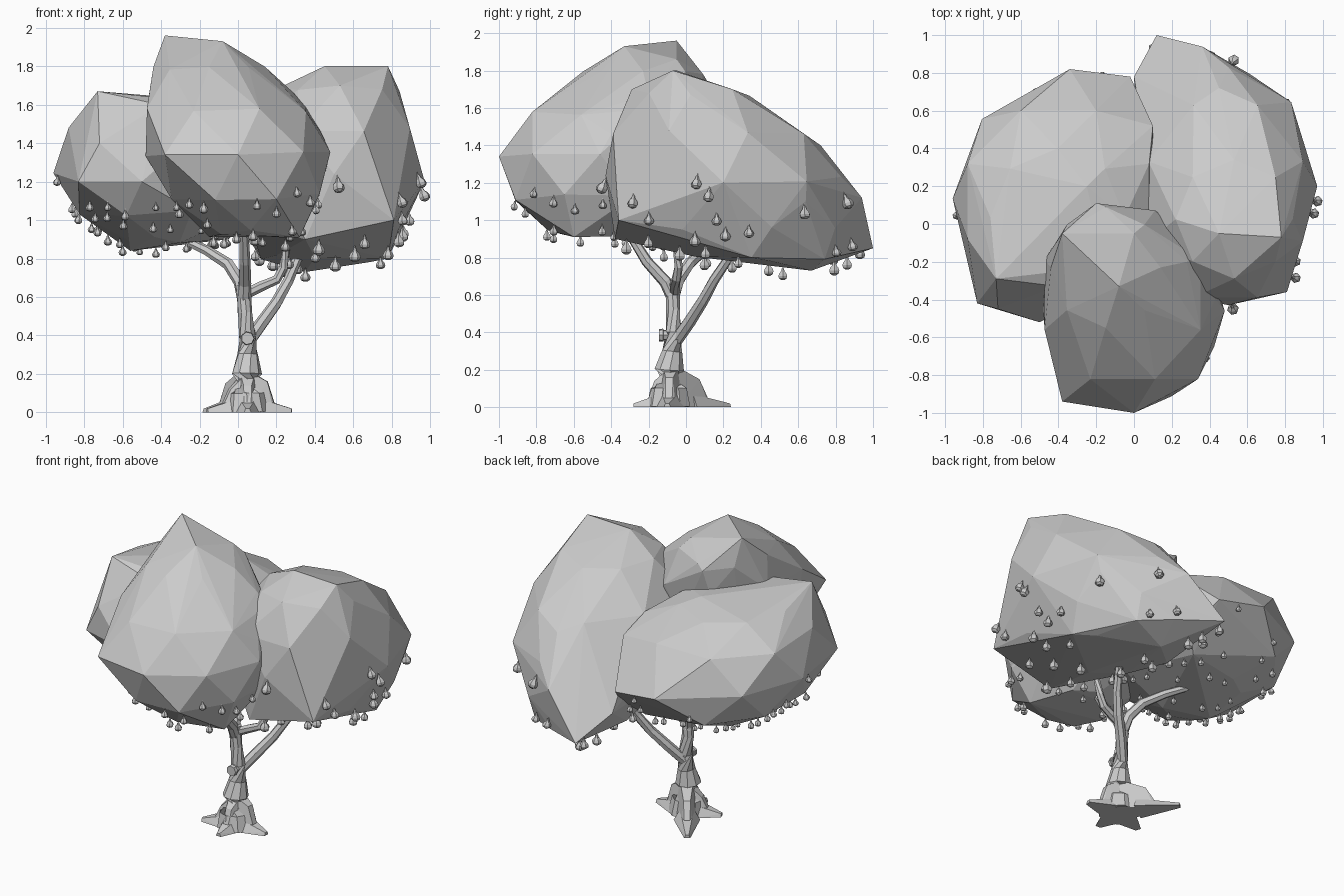
import bpy, bmesh, random
from math import cos, sin, pi
from mathutils import Vector

random.seed(4)


def finish(bm, name):
    bmesh.ops.recalc_face_normals(bm, faces=bm.faces[:])
    mesh = bpy.data.meshes.new(name)
    bm.to_mesh(mesh)
    bm.free()
    obj = bpy.data.objects.new(name, mesh)
    bpy.context.collection.objects.link(obj)
    return obj


def add_tube(bm, path, sides=7):
    """Faceted tube through (x, y, z, radius) stations, closed at both ends."""
    rings = []
    for i, (x, y, z, r) in enumerate(path):
        a = Vector(path[max(i - 1, 0)][:3])
        b = Vector(path[min(i + 1, len(path) - 1)][:3])
        q = (b - a).to_track_quat('Z', 'Y')
        ring = []
        for k in range(sides):
            t = 2 * pi * k / sides
            p = Vector((x, y, z)) + q @ Vector((r * cos(t), r * sin(t), 0))
            p.z = max(p.z, 0)
            ring.append(bm.verts.new(p))
        rings.append(ring)
    for lo, hi in zip(rings, rings[1:]):
        for k in range(sides):
            j = (k + 1) % sides
            bm.faces.new((lo[k], lo[j], hi[j], hi[k]))
    bm.faces.new(rings[0][::-1])
    bm.faces.new(rings[-1])


def add_hull(bm, points):
    """Convex hull of the points, without leftover inner vertices."""
    verts = [bm.verts.new(p) for p in points]
    bmesh.ops.convex_hull(bm, input=verts)
    loose = [v for v in bm.verts if not v.link_faces]
    bmesh.ops.delete(bm, geom=loose, context='VERTS')


def canopy(name, rings, corners, sides=8):
    """Faceted leaf mass: hull of staggered rings (z, x0, x1, y0, y1) and corners."""
    points = list(corners)
    for i, (z, x0, x1, y0, y1) in enumerate(rings):
        for k in range(sides):
            t = 2 * pi * (k + 0.5 * (i % 2)) / sides
            s = 1.04 if i % 2 else 1.0
            points.append(((x0 + x1) / 2 + s * (x1 - x0) / 2 * cos(t),
                           (y0 + y1) / 2 + s * (y1 - y0) / 2 * sin(t),
                           z + random.uniform(-0.02, 0.02)))
    bm = bmesh.new()
    add_hull(bm, points)
    return finish(bm, name)


# Three leaf masses
front = canopy("front_canopy", [
    (0.93, -0.15, 0.28, -0.74, -0.25),
    (1.12, -0.36, 0.44, -0.93, 0.00),
    (1.34, -0.48, 0.48, -0.97, 0.05),
    (1.58, -0.49, 0.37, -0.84, 0.09),
    (1.78, -0.44, 0.14, -0.55, 0.09)],
    [(-0.38, -0.05, 1.96), (-0.08, -0.33, 1.93), (-0.38, -0.94, 1.34),
     (0, -1, 1.34), (0.32, -0.6, 0.91), (-0.2, 0.11, 1.75), (0, -0.05, 1.86),
     (0.28, -0.2, 1.67), (0.43, -0.4, 1.46)])
left = canopy("left_canopy", [
    (0.90, -0.62, -0.25, -0.18, 0.42),
    (1.03, -0.84, 0.02, -0.40, 0.66),
    (1.25, -0.96, 0.10, -0.46, 0.73),
    (1.47, -0.90, 0.10, -0.38, 0.62),
    (1.59, -0.76, -0.05, -0.33, 0.40)],
    [(-0.73, -0.29, 1.67), (-0.25, 0.2, 1.63), (-0.5, -0.52, 1.2),
     (-0.34, 0.82, 1.2), (-0.02, 0.78, 1.15), (0.1, 0.52, 1.4),
     (0.06, 0.6, 1.0), (-0.56, 0.05, 0.84), (-0.83, -0.42, 1.2),
     (-0.72, -0.45, 1.4), (-0.05, 0.5, 0.9)])
right = canopy("right_canopy", [
    (0.80, 0.12, 0.68, 0.05, 0.86),
    (0.97, 0.05, 0.85, -0.38, 0.82),
    (1.22, 0.03, 0.97, -0.43, 0.83),
    (1.48, 0.06, 0.91, -0.41, 0.65),
    (1.68, 0.22, 0.84, -0.29, 0.34)],
    [(0.45, -0.05, 1.8), (0.78, -0.07, 1.8), (0.12, 1, 0.85),
     (0.36, 0.94, 1.12), (0.35, 0.67, 0.73), (0.8, 0.64, 1.1),
     (0.81, -0.36, 1.0), (0.35, -0.38, 0.9), (0.78, 0.35, 0.8),
     (0.45, 0.72, 1.4), (0.0, 0.78, 1.0)])
masses = [front, left, right]

# Trunk, swelling towards the ground
bm = bmesh.new()
add_tube(bm, [(0.05, -0.09, 0, 0.12), (0.045, -0.09, 0.1, 0.10),
              (0.045, -0.09, 0.2, 0.08), (0.05, -0.075, 0.3, 0.055),
              (0.05, -0.065, 0.4, 0.045), (0.035, -0.07, 0.52, 0.038),
              (0.03, -0.07, 0.66, 0.038)], 9)
finish(bm, "trunk")

# Roots: stepped fins running out along the ground (tip x, tip y, fin height)
for i, (x, y, high) in enumerate([(-0.17, 0.23, 0.15), (0.28, -0.10, 0.16),
                                  (0.05, -0.28, 0.14), (-0.16, -0.15, 0.12)]):
    c, tip = Vector((0.05, -0.08)), Vector((x, y))
    side = (tip - c).orthogonal().normalized()
    bm = bmesh.new()
    for steps in ([(0, 0.22, 0.07), (0.45, high, 0.035), (0.6, 0.05, 0.03)],
                  [(0.3, 0.07, 0.07), (0.65, 0.04, 0.04), (1, 0.02, 0.016)]):
        add_hull(bm, [(*(c.lerp(tip, f) + s * w * side), z) for f, top, w in steps
                      for s, z in ((1.15, 0), (-1.15, 0), (0.6, top), (-0.6, top))])
    finish(bm, f"root_{i + 1}")

# Branches
for name, path in {
    "right_branch": [(0.05, -0.05, 0.36, 0.034), (0.12, 0.02, 0.46, 0.034),
                     (0.20, 0.09, 0.57, 0.031), (0.26, 0.15, 0.68, 0.028),
                     (0.31, 0.23, 0.80, 0.025)],
    "left_branch": [(0.03, -0.07, 0.58, 0.034), (0.01, -0.04, 0.68, 0.034),
                    (-0.05, 0.02, 0.77, 0.031), (-0.16, 0.10, 0.84, 0.027),
                    (-0.33, 0.21, 0.92, 0.02)],
    "front_branch": [(0.03, -0.06, 0.56, 0.034), (0.035, -0.11, 0.67, 0.034),
                     (0.035, -0.21, 0.78, 0.03), (0.03, -0.31, 0.94, 0.024)],
    "inner_branch": [(0.03, -0.06, 0.61, 0.028), (0.12, -0.06, 0.655, 0.027),
                     (0.20, -0.05, 0.69, 0.025), (0.235, -0.04, 0.75, 0.023),
                     (0.25, -0.05, 0.85, 0.02)],
    "cut_branch": [(0.05, -0.05, 0.385, 0.03), (0.05, -0.12, 0.385, 0.028),
                   (0.05, -0.122, 0.385, 0.036), (0.05, -0.145, 0.385, 0.033)],
}.items():
    bm = bmesh.new()
    add_tube(bm, path)
    finish(bm, name)


def buried(p, own):
    return any(all((p - f.center).dot(f.normal) < 0.01 for f in m.data.polygons)
               for m in masses if m is not own)


# Pear-shaped fruit hanging from the underside of each leaf mass
pear = [(0.2, 0.1), (-0.2, 0.1), (-0.4, 0.28), (-0.9, 0.42), (-1.3, 0.8),
        (-1.8, 1.0), (-2.3, 0.85), (-2.6, 0.35)]
for mass, count, size in [(front, 20, 0.022), (left, 42, 0.020), (right, 32, 0.029)]:
    faces = [f for f in mass.data.polygons if f.normal.z < 0.15 and f.center.z < 1.25]
    weights = [f.area * (1 if f.normal.z < -0.3 else 0.4) for f in faces]
    spots, bm = [], bmesh.new()
    for attempt in range(1500):
        f = random.choices(faces, weights)[0]
        a, b, c = [mass.data.vertices[i].co for i in f.vertices][:3]
        u, v = random.random(), random.random()
        if u + v > 1:
            u, v = 1 - u, 1 - v
        p = a + (b - a) * u + (c - a) * v
        if p.z > 1.25 or buried(p, mass) or any((p - s).length < 0.09 for s in spots):
            continue
        spots.append(p)
        s = size * random.uniform(0.85, 1.1)
        out = 0.7 * max(0, f.normal.z + 0.6)
        add_tube(bm, [(p.x - f.normal.x * h * s * out, p.y - f.normal.y * h * s * out,
                       p.z + h * s, r * s) for h, r in pear], 6)
        if len(spots) == count:
            break
    finish(bm, mass.name.replace("canopy", "fruit"))
